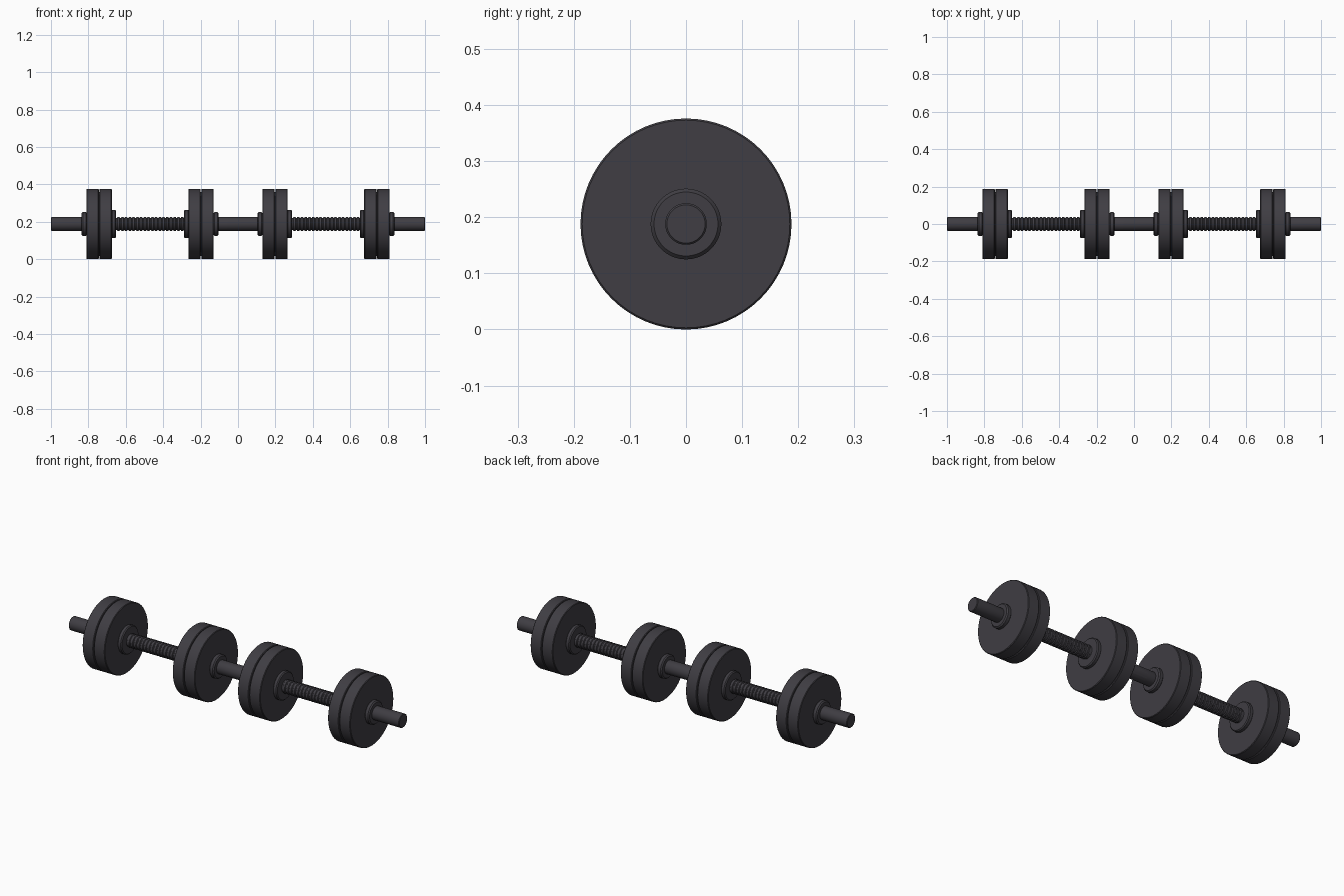
import bpy, bmesh, math

cube = bpy.data.objects.get("Cube")
if cube:
    bpy.data.objects.remove(cube, do_unlink=True)

AXIS_Z = 0.188      # height of the bar axis
CENTRE = 0.47       # distance of each dumbbell from the middle
SEGMENTS = 64


def make_material(name, rgb):
    mat = bpy.data.materials.new(name)
    mat.use_nodes = True
    mat.diffuse_color = (*rgb, 1)
    mat.node_tree.nodes["Principled BSDF"].inputs["Base Color"].default_value = (*rgb, 1)
    return mat


iron = make_material("dark iron", (0.05, 0.047, 0.056))


def lathe(name, profile, centre):
    """Revolve (x, radius) points around the bar axis and cap both ends."""
    bm = bmesh.new()
    rings = []
    for x, r in profile:
        rings.append([bm.verts.new((x, r * math.cos(a), r * math.sin(a)))
                      for a in (2 * math.pi * i / SEGMENTS for i in range(SEGMENTS))])
    for a, b in zip(rings, rings[1:]):
        for i in range(SEGMENTS):
            j = (i + 1) % SEGMENTS
            bm.faces.new((a[i], a[j], b[j], b[i]))
    bm.faces.new(rings[0])
    bm.faces.new(rings[-1])
    bmesh.ops.recalc_face_normals(bm, faces=bm.faces)
    mesh = bpy.data.meshes.new(name)
    bm.to_mesh(mesh)
    bm.free()
    mesh.materials.append(iron)
    obj = bpy.data.objects.new(name, mesh)
    bpy.context.collection.objects.link(obj)
    obj.location = (centre, 0, AXIS_Z)
    bpy.ops.object.select_all(action='DESELECT')
    obj.select_set(True)
    bpy.context.view_layer.objects.active = obj
    bpy.ops.object.shade_smooth_by_angle(angle=math.radians(30))
    return obj


def disc(name, x0, x1, radius, bevel, centre):
    """Round disc with chamfered rims."""
    return lathe(name, [(x0, radius - bevel), (x0 + bevel, radius),
                        (x1 - bevel, radius), (x1, radius - bevel)], centre)


def bar_profile():
    """Plain sleeves at the ends, a ribbed grip between the collars."""
    half, sleeve, grip, r, groove, ribs = 0.53, 0.19, 0.18, 0.037, 0.033, 18
    pts = [(-half, r - 0.003), (-half + 0.003, r), (-sleeve, r)]
    pitch = 2 * grip / ribs
    for i in range(ribs):
        x = -grip + i * pitch
        pts += [(x, groove), (x + 0.2 * pitch, groove),
                (x + 0.35 * pitch, r), (x + 0.85 * pitch, r)]
    return pts + [(grip, groove), (sleeve, r), (half - 0.003, r), (half, r - 0.003)]


for side, centre in (("left", CENTRE), ("right", -CENTRE)):
    lathe(f"{side}_bar", bar_profile(), centre)
    for end, s in (("outer", 1), ("inner", -1)):
        if side == "right":
            s = -s
        # Weight plates with a thin gap, held between two collars
        for part, a, b, radius, bevel in (
                ("grip_collar", 0.182, 0.207, 0.076, 0.005),
                ("near_plate", 0.205, 0.2705, 0.188, 0.003),
                ("far_plate", 0.2745, 0.34, 0.188, 0.003),
                ("plate_spacer", 0.268, 0.277, 0.17, 0.001),
                ("lock_collar", 0.338, 0.366, 0.063, 0.006)):
            x0, x1 = sorted((a * s, b * s))
            disc(f"{side}_{end}_{part}", x0, x1, radius, bevel, centre)
